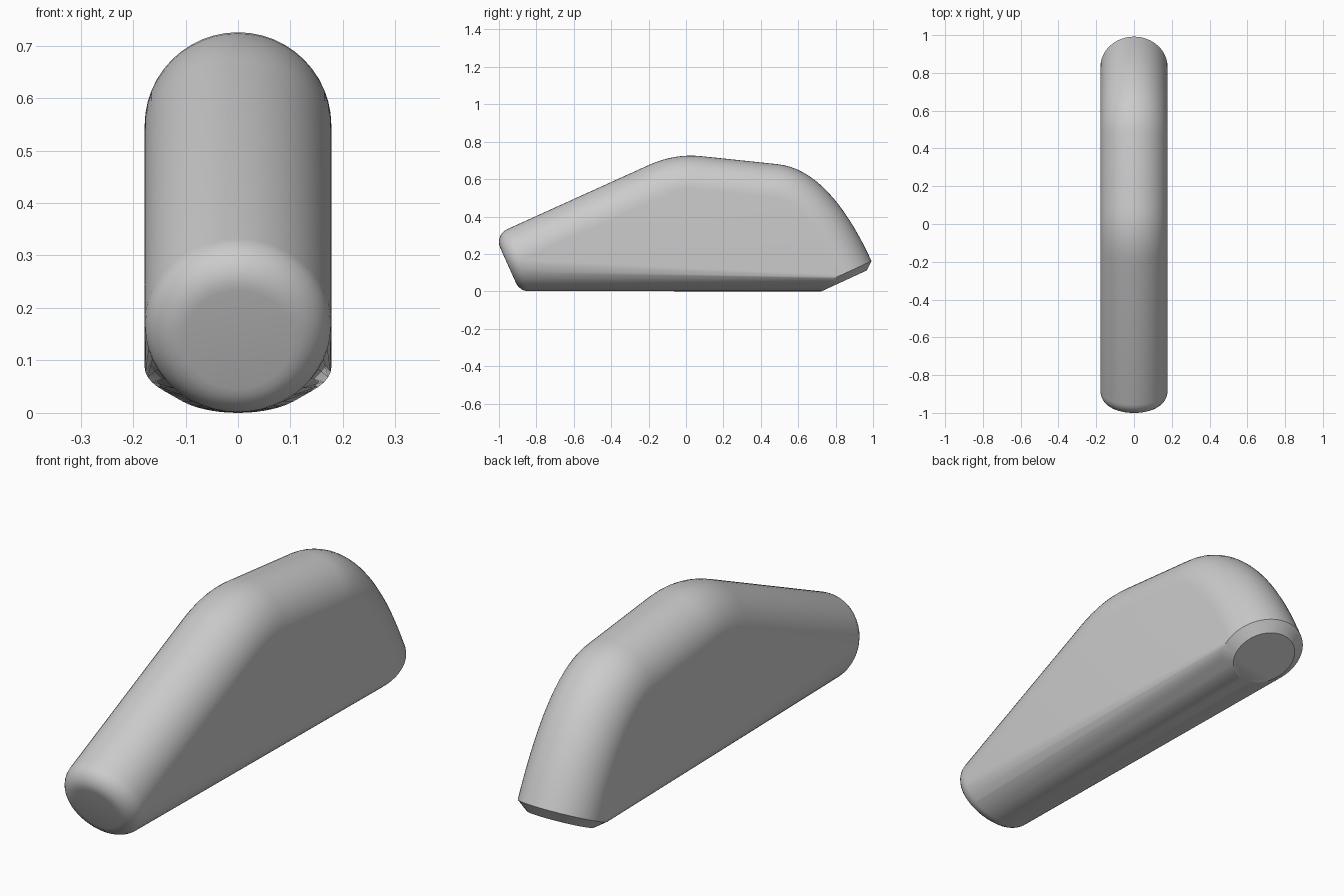
import bpy, bmesh
from math import sin, cos, pi, radians
from mathutils import Vector

if "Cube" in bpy.data.objects:
    bpy.data.objects.remove(bpy.data.objects["Cube"])

R = 0.178      # tube radius = half the body width
SEG = 48

bm = bmesh.new()


def ring(center, normal, radius):
    """Circle across the tube; center and normal are (y, z) vectors."""
    for i in range(SEG):
        a = 2 * pi * i / SEG
        p = center + normal * (radius * cos(a))
        bm.verts.new((radius * sin(a), p.x, p.y))


def bend(a, corner, b, steps):
    """Sweep the tube under a curved stretch of the top outline."""
    a, corner, b = Vector(a), Vector(corner), Vector(b)
    for i in range(steps + 1):
        t = i / steps
        p = a * (1 - t) ** 2 + corner * (2 * t * (1 - t)) + b * t * t
        d = ((corner - a) * (1 - t) + (b - corner) * t).normalized()
        n = Vector((-d.y, d.x))
        ring(p - n * R, n, R)
    return p - n * R, d, n


# Rounded front end with a flat disc
nose = Vector((-0.883, 0.163))
d = Vector((0.912, 0.410)).normalized()
n = Vector((-d.y, d.x))
F = 0.075
for i in range(9):
    a = i / 8 * pi / 2
    ring(nose - d * F * sin(a), n, R - F + F * cos(a))

# Two bends along the top
bend((-0.20, 0.668), (-0.06, 0.731), (0.08, 0.716), 8)
end, d, n = bend((0.49, 0.673), (0.767, 0.644), (0.992, 0.155), 16)

# Chamfered rear disc
ring(end + d * 0.035, n, 0.133)

# Flat sides and straight underside wrap around the bent tube
bmesh.ops.convex_hull(bm, input=bm.verts[:])
bmesh.ops.delete(bm, geom=[v for v in bm.verts if not v.link_faces], context='VERTS')
bmesh.ops.dissolve_limit(bm, angle_limit=radians(0.5), verts=bm.verts[:], edges=bm.edges[:])
low = min(v.co.z for v in bm.verts)
bmesh.ops.translate(bm, verts=bm.verts[:], vec=(0, 0, -low))
bmesh.ops.recalc_face_normals(bm, faces=bm.faces[:])

mesh = bpy.data.meshes.new("rounded_body")
bm.to_mesh(mesh)
bm.free()
body = bpy.data.objects.new("rounded_body", mesh)
bpy.context.collection.objects.link(body)
bpy.context.view_layer.objects.active = body
body.select_set(True)
bpy.ops.object.shade_smooth_by_angle(angle=radians(25))
